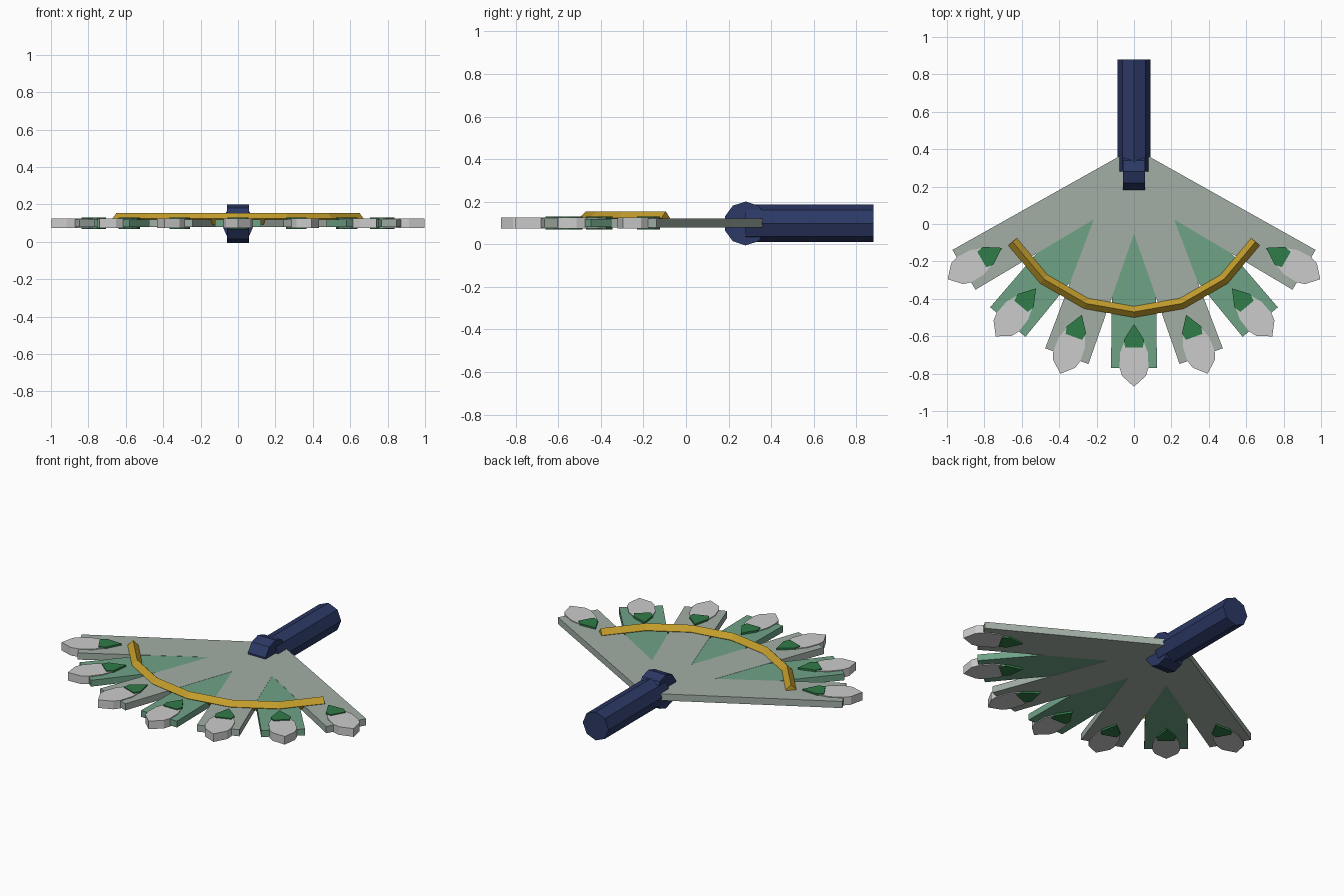
import bpy, bmesh, math
from mathutils import Vector, Matrix

if "Cube" in bpy.data.objects:
    bpy.data.objects.remove(bpy.data.objects["Cube"])

PIVOT = Vector((0, 0.28, 0))
MID_Z = 0.1


def material(name, rgb):
    m = bpy.data.materials.new(name)
    m.diffuse_color = (*rgb, 1)
    m.use_nodes = True
    m.node_tree.nodes["Principled BSDF"].inputs["Base Color"].default_value = m.diffuse_color
    return m


PALE = material("pale_sage", (0.36, 0.43, 0.38))
GREEN = material("sea_green", (0.16, 0.36, 0.24))
NAVY = material("navy", (0.025, 0.04, 0.13))
GOLD = material("gold", (0.55, 0.34, 0.025))
EMERALD = material("emerald", (0.03, 0.20, 0.065))


def finish(bm, name, mat=None):
    bmesh.ops.recalc_face_normals(bm, faces=bm.faces)
    mesh = bpy.data.meshes.new(name)
    bm.to_mesh(mesh)
    bm.free()
    obj = bpy.data.objects.new(name, mesh)
    bpy.context.collection.objects.link(obj)
    if mat:
        mesh.materials.append(mat)
    return obj


def plate(name, half, thick, angle, mat=None):
    """Mirror a half outline of (side, distance from pivot), extrude it, swing it about the pivot."""
    outline = half + [(-s, d) for s, d in reversed(half) if s > 0]
    bm = bmesh.new()
    face = bm.faces.new([bm.verts.new((s, -d, -thick / 2)) for s, d in outline])
    ext = bmesh.ops.extrude_face_region(bm, geom=[face])
    bmesh.ops.translate(bm, vec=(0, 0, thick),
                        verts=[v for v in ext["geom"] if isinstance(v, bmesh.types.BMVert)])
    bm.transform(Matrix.Translation(PIVOT + Vector((0, 0, MID_Z))) @ Matrix.Rotation(angle, 4, 'Z'))
    return finish(bm, name, mat)


def prism(name, sides, radius, length, matrix, mat):
    bm = bmesh.new()
    bmesh.ops.create_cone(bm, cap_ends=True, segments=sides, radius1=radius,
                          radius2=radius, depth=length)
    bm.transform(matrix)
    return finish(bm, name, mat)


# Seven blades, each with a pointed metal tip and a green gem
for i in range(-3, 4):
    a = math.radians(20 * i)
    n = i + 4
    pale = i % 2
    plate(f"blade_{n}", [(0.11, 0), (0.123, 1.05)], 0.041 if pale else 0.039, a,
          PALE if pale else GREEN)
    plate(f"blade_tip_{n}", [(0.045, 0.89), (0.075, 0.97), (0.077, 1.05), (0.064, 1.092), (0, 1.15)],
          0.05, a)
    plate(f"gem_{n}", [(0, 0.815), (0.055, 0.90), (0.047, 0.94)], 0.062, a, EMERALD)

# Gold band: diamond section swept along the blades
path = [PIVOT + Vector((0.75 * math.sin(t), -0.75 * math.cos(t), 0.124))
        for t in (math.radians(20 * i) for i in range(-3, 4))]
bm = bmesh.new()
rings = []
for k, p in enumerate(path):
    tangent = (path[min(k + 1, 6)] - path[max(k - 1, 0)]).normalized()
    side = Vector((-tangent.y, tangent.x, 0)) * 0.03
    up = Vector((0, 0, 0.031))
    rings.append([bm.verts.new(p + o) for o in (side, up, -side, -up)])
for r0, r1 in zip(rings, rings[1:]):
    for j in range(4):
        q = (j + 1) % 4
        bm.faces.new((r0[j], r0[q], r1[q], r1[j]))
bm.faces.new(rings[0])
bm.faces.new(rings[-1])
finish(bm, "gold_band", GOLD)

# Ten-sided pivot lying across the blades, flat side down
prism("pivot", 10, 0.103, 0.12,
      Matrix.Translation((0, 0.28, 0.098)) @ Matrix.Rotation(math.pi / 2, 4, 'Y')
      @ Matrix.Rotation(math.pi / 2, 4, 'Z'), NAVY)

# Eight-sided handle
prism("handle", 8, 0.088, 0.60,
      Matrix.Translation((0, 0.58, 0.098)) @ Matrix.Rotation(math.pi / 2, 4, 'X'), NAVY)
